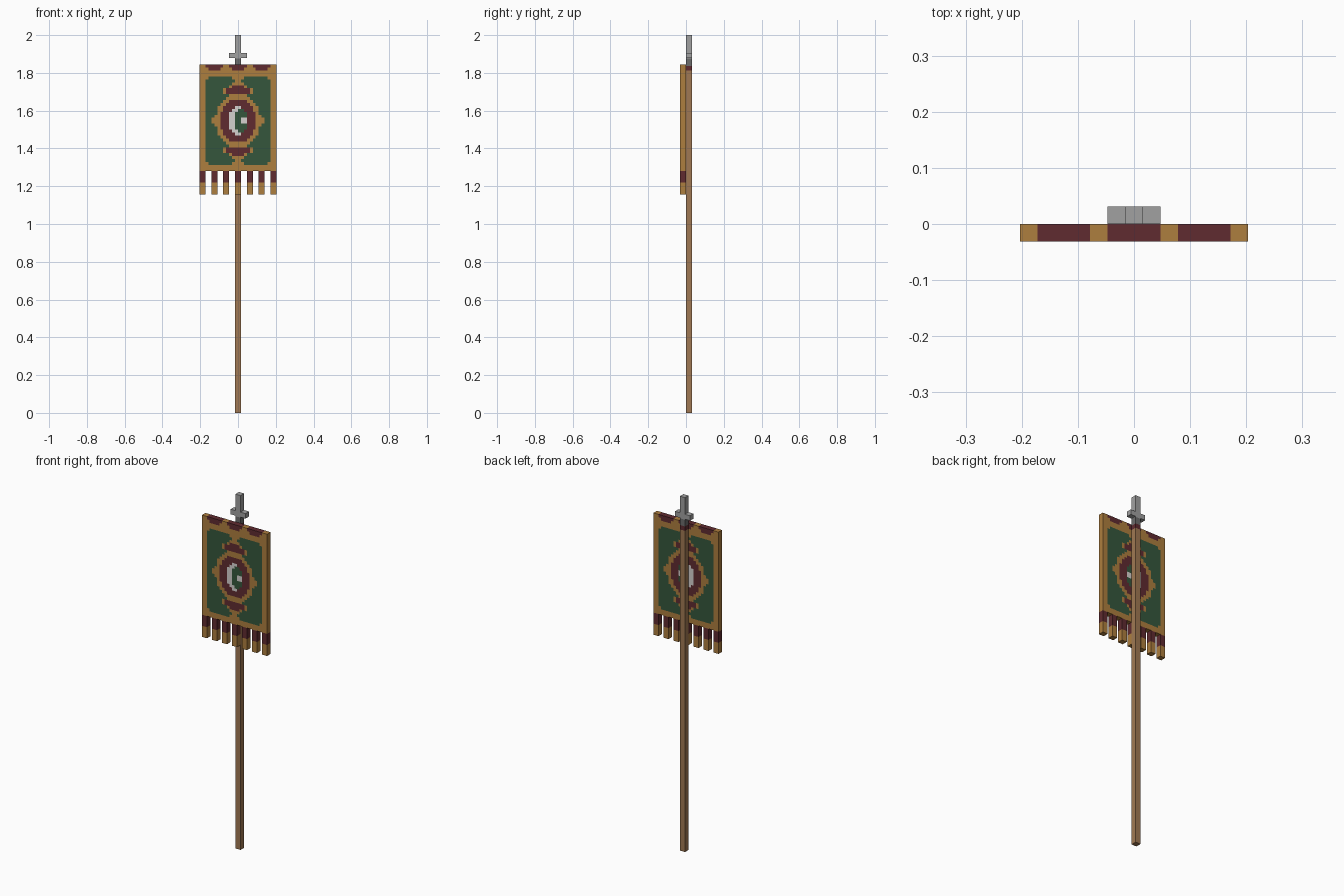
import bpy, bmesh
from mathutils import Vector

if "Cube" in bpy.data.objects:
    bpy.data.objects.remove(bpy.data.objects["Cube"])

U = 1 / 64  # one block unit: the model is 128 units tall


def lin(c):
    c /= 255
    return c / 12.92 if c <= 0.04045 else ((c + 0.055) / 1.055) ** 2.4


def material(name, r, g, b):
    m = bpy.data.materials.new(name)
    m.diffuse_color = (lin(r), lin(g), lin(b), 1)
    m.use_nodes = True
    m.node_tree.nodes["Principled BSDF"].inputs["Base Color"].default_value = m.diffuse_color
    return m


gold = material("gold thread", 174, 126, 62)
red = material("dark red cloth", 96, 43, 48)
green = material("green cloth", 53, 86, 60)
white = material("white cloth", 214, 210, 208)
wood = material("wood", 160, 121, 83)
steel = material("steel", 161, 161, 161)
dark_steel = material("dark steel", 108, 108, 108)


def block(name, x, y, z, mats, cuts_x=(), cuts_z=(), rule=None):
    """Box from unit ranges, optionally sliced and coloured per cell by rule(x, z)."""
    bm = bmesh.new()
    bmesh.ops.create_cube(bm, size=1)
    for v in bm.verts:
        v.co = Vector([(r[0] if c < 0 else r[1]) * U for c, r in zip(v.co, (x, y, z))])
    for axis, cuts in ((0, cuts_x), (2, cuts_z)):
        for c in cuts:
            n = Vector((0, 0, 0))
            n[axis] = 1
            bmesh.ops.bisect_plane(bm, geom=bm.verts[:] + bm.edges[:] + bm.faces[:],
                                   plane_co=n * c * U, plane_no=n, dist=1e-6)
    if rule:
        for f in bm.faces:
            p = f.calc_center_median() / U
            # nudge rim faces inwards to the cell they belong to
            px = min(max(p.x, x[0] + .5), x[1] - .5)
            pz = min(max(p.z, z[0] + .5), z[1] - .5)
            f.material_index = mats.index(rule(px, pz))
    me = bpy.data.meshes.new(name)
    bm.to_mesh(me)
    bm.free()
    for m in mats:
        me.materials.append(m)
    ob = bpy.data.objects.new(name, me)
    bpy.context.collection.objects.link(ob)
    return ob


# Half-widths of the medallion, by row distance from its centre
GOLD_HALF = [9, 8, 7, 7, 7, 6, 5, 4, 3, 5, 5, 3, 2, 1, 2]
RED_HALF = [6, 6, 6, 5, 5, 4, 3, 0, 0, 4, 4, 2, 0, 0, 0]


def banner_colour(x, z):
    a = abs(x)
    # top border with three red scallops
    if z > 114:
        inset = 3 if z > 117 else 2
        if z > 116 and min(abs(x - c) for c in (-8, 0, 8)) < inset:
            return red
        return gold
    # side and bottom borders with stepped corners
    d = int(abs(z - 99))
    if a > 11 or z < 84 or (a > 10 and d > 13):
        return gold
    # crescent with its star
    if d < 5:
        if d < 1 and 1 < x < 3:
            return white
        if d < 3 and -1 < x < 3 or d == 3 and 0 < x < 2:
            return green
        if -(3, 3, 3, 2, 1)[d] < x < (-1, -1, -1, 0, 1)[d]:
            return white
    # medallion with pendants
    if a < RED_HALF[d]:
        return red
    return gold if a < GOLD_HALF[d] else green


# Banner cloth
block("banner_cloth", (-13, 13), (-2, 0), (82, 118), [gold, red, green, white],
      range(-12, 13), range(83, 118), banner_colour)

# Fringe tassels
for i in range(7):
    x = -13 + 4 * i
    block(f"tassel_{i + 1}", (x, x + 2), (-2, 0), (74, 82), [gold, red],
          cuts_z=[78], rule=lambda px, pz: red if pz > 78 else gold)

# Pole, binding and spear point
block("pole", (-1, 1), (0, 2), (0, 116), [wood])
block("pole_binding", (-1, 1), (0, 2), (116, 117.6), [red])
block("spear_collar", (-1, 1), (0, 2), (117.6, 120), [dark_steel])
block("spear_point", (-1, 1), (0, 2), (120, 128), [steel])
for side, x in (("left", (-3, -1)), ("right", (1, 3))):
    block(f"crossguard_{side}", x, (0, 2), (120.2, 122), [steel])
